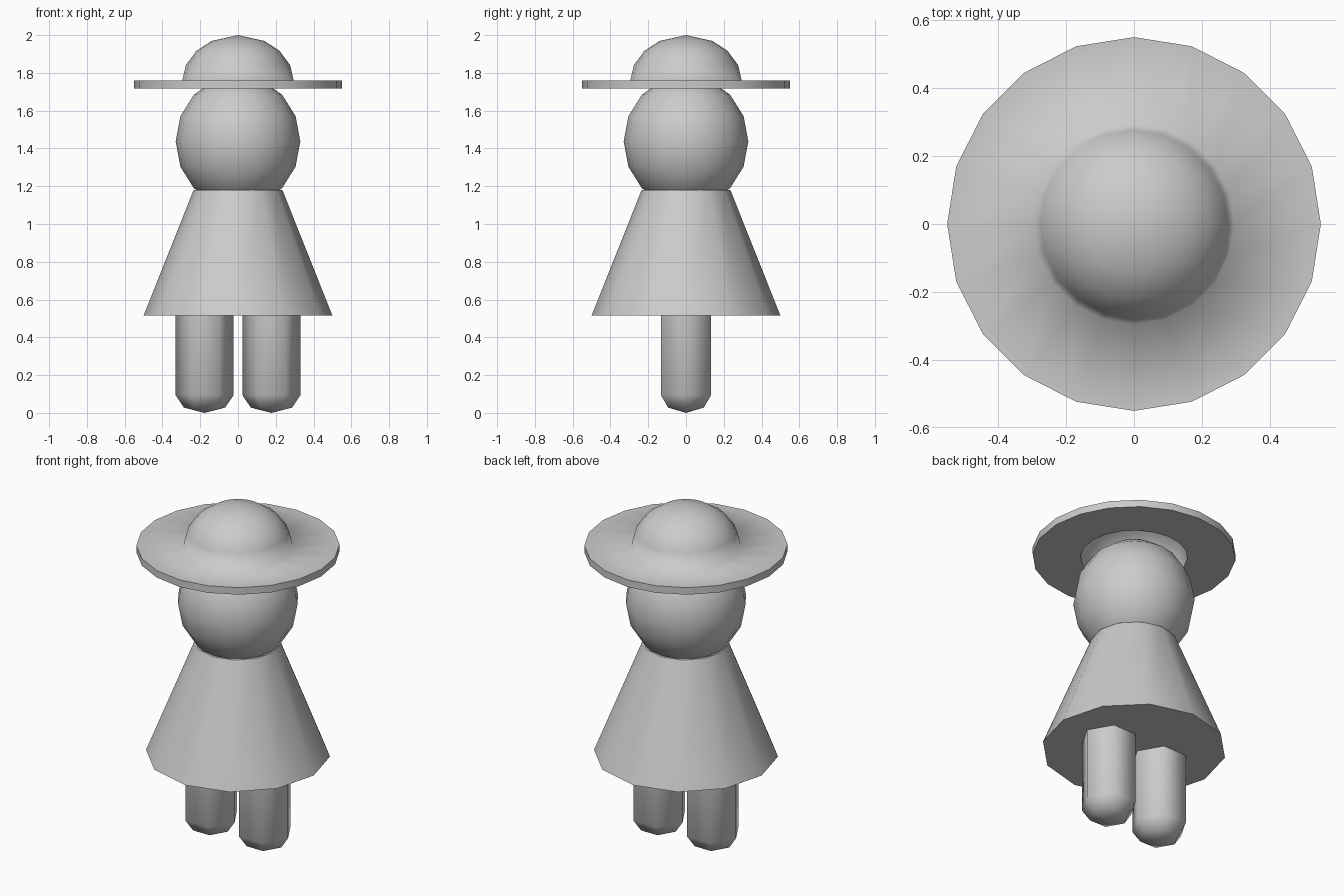
import bpy
import bmesh
from math import cos, sin, pi, radians

cube = bpy.data.objects.get("Cube")
if cube:
    bpy.data.objects.remove(cube, do_unlink=True)

GREY = (0.6, 0.6, 0.6, 1.0)
grey = bpy.data.materials.new("plain grey")
grey.use_nodes = True
grey.diffuse_color = GREY
grey.node_tree.nodes["Principled BSDF"].inputs["Base Color"].default_value = GREY


def lathe(name, profile, sides, smooth_angle, closed=False, x=0.0):
    """Revolve (radius, z) points around a vertical axis; zero radius makes a pole."""
    bm = bmesh.new()
    rings = []
    for r, z in profile:
        if r == 0:
            rings.append([bm.verts.new((0, 0, z))] * sides)
        else:
            rings.append([bm.verts.new((r * cos(2 * pi * i / sides),
                                        r * sin(2 * pi * i / sides), z))
                          for i in range(sides)])
    pairs = list(zip(rings, rings[1:]))
    if closed:
        pairs.append((rings[-1], rings[0]))
    for a, b in pairs:
        for i in range(sides):
            j = (i + 1) % sides
            corners = list(dict.fromkeys((a[i], a[j], b[j], b[i])))
            if len(corners) > 2:
                bm.faces.new(corners)
    # Flat caps on open ends
    if not closed:
        for (r, _), ring in ((profile[0], rings[0]), (profile[-1], rings[-1])):
            if r > 0:
                bm.faces.new(ring)
    bmesh.ops.recalc_face_normals(bm, faces=bm.faces)
    mesh = bpy.data.meshes.new(name)
    bm.to_mesh(mesh)
    bm.free()
    mesh.materials.append(grey)
    obj = bpy.data.objects.new(name, mesh)
    obj.location.x = x
    bpy.context.collection.objects.link(obj)
    bpy.ops.object.select_all(action='DESELECT')
    obj.select_set(True)
    bpy.context.view_layer.objects.active = obj
    bpy.ops.object.shade_smooth_by_angle(angle=radians(smooth_angle))
    return obj


def arc(radius, height, centre, start, end, steps):
    """Profile points on an upright ellipse, angles in degrees."""
    points = []
    for i in range(steps + 1):
        a = radians(start + (end - start) * i / steps)
        r = radius * cos(a)
        points.append((r if r > 1e-5 else 0, centre + height * sin(a)))
    return points


# Legs: six-sided posts with rounded feet
for side, x in (("left", 0.177), ("right", -0.177)):
    lathe(side + "_leg", arc(0.154, 0.095, 0.095, -90, 0, 2) + [(0.154, 0.6)],
          6, 62, x=x)

# Dress
lathe("dress", [(0.5, 0.515), (0.235, 1.18)], 12, 62)

# Head
lathe("head", arc(0.33, 0.35, 1.437, -90, 90, 8), 16, 62)

# Hat: hollow crown and flat brim in one turned shape
crown = [(0, 2.0), (0.14, 1.969), (0.22, 1.917), (0.276, 1.841), (0.295, 1.76)]
brim = [(0.55, 1.76), (0.55, 1.718), (0.29, 1.718)]
lining = [(r * 0.97, z - 0.01) for r, z in reversed(crown)]
lathe("hat", crown + brim + lining, 20, 80)
